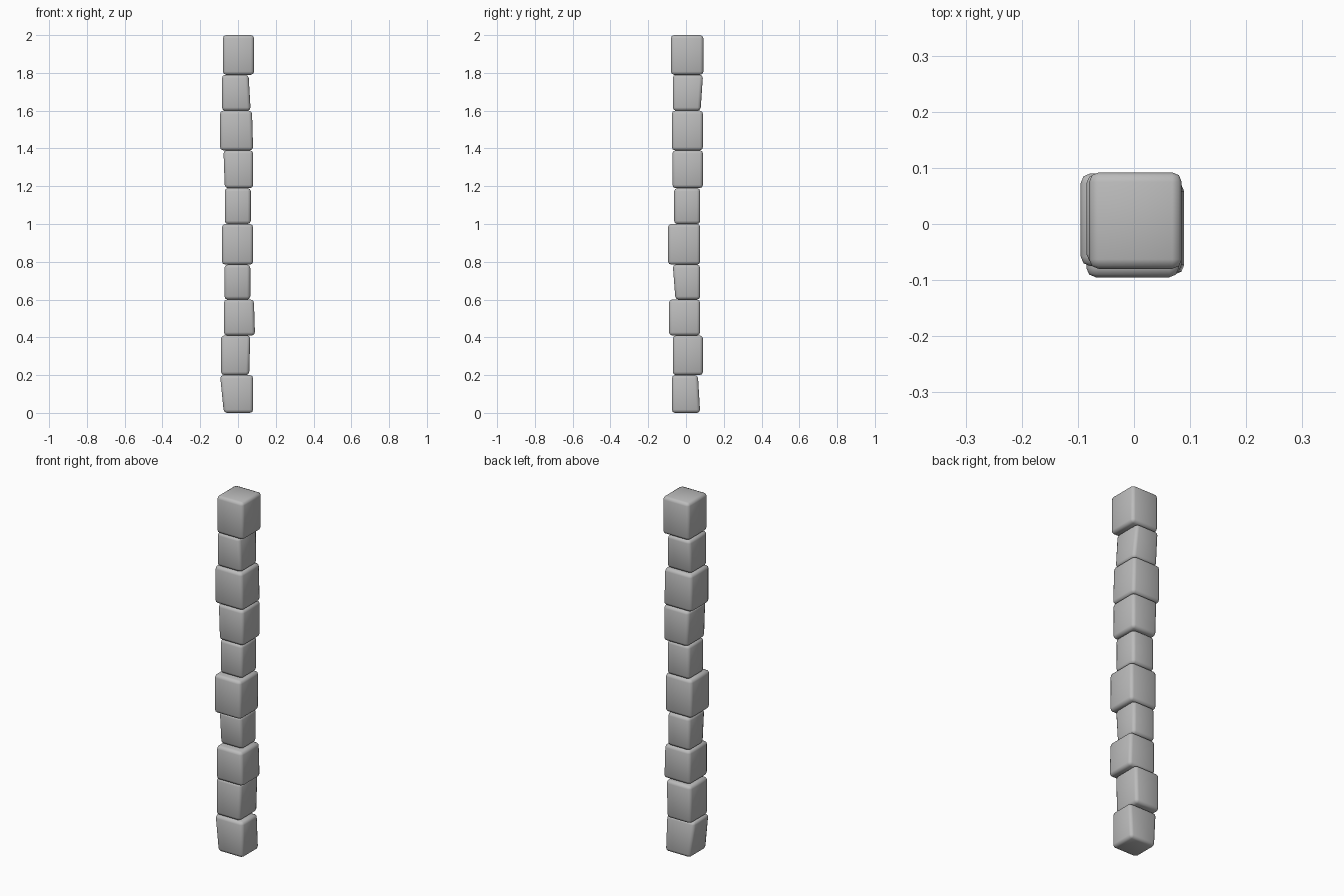
import bpy
import bmesh

cube = bpy.data.objects.get("Cube")
if cube:
    bpy.data.objects.remove(cube, do_unlink=True)

# One plain grey stone colour
GREY = (0.5, 0.5, 0.5, 1.0)
stone = bpy.data.materials.new("grey_stone")
stone.use_nodes = True
stone.diffuse_color = GREY
stone.node_tree.nodes["Principled BSDF"].inputs["Base Color"].default_value = GREY

# Axis, sign of each side of a block
SIDES = {"right": (0, -1), "left": (0, 1), "front": (1, -1), "back": (1, 1)}


def add_block(name, x_span, y_span, z_span, pinches):
    """A softly bevelled block; each pinch draws one side in at its top or bottom."""
    bm = bmesh.new()
    bmesh.ops.create_cube(bm, size=1.0)
    for vert in bm.verts:
        signs = vert.co.copy()
        for axis, (low, high) in enumerate((x_span, y_span, z_span)):
            vert.co[axis] = high if signs[axis] > 0 else low
        for side, end, amount in pinches:
            axis, sign = SIDES[side]
            at_end = signs.z > 0 if end == "top" else signs.z < 0
            if at_end and signs[axis] * sign > 0:
                vert.co[axis] -= sign * amount
    mesh = bpy.data.meshes.new(name)
    bm.to_mesh(mesh)
    bm.free()
    mesh.materials.append(stone)
    block = bpy.data.objects.new(name, mesh)
    bpy.context.collection.objects.link(block)
    bevel = block.modifiers.new("soft_edges", "BEVEL")
    bevel.width = 0.017
    bevel.segments = 2
    bevel.limit_method = "NONE"
    mesh.shade_smooth()
    return block


# Stack from the ground up: top height, x span, y span, pinched sides
STACK = [
    (0.20, (-.095, .08), (-.075, .075), [("right", "bottom", .02), ("back", "top", .012)]),
    (0.41, (-.09, .065), (-.07, .09), [("left", "bottom", .006)]),
    (0.60, (-.075, .09), (-.09, .075), [("left", "top", .006)]),
    (0.785, (-.072, .065), (-.07, .075), [("front", "bottom", .014)]),
    (1.00, (-.085, .08), (-.095, .075), []),
    (1.19, (-.07, .068), (-.063, .075), []),
    (1.39, (-.077, .08), (-.072, .09), [("right", "bottom", .007)]),
    (1.60, (-.095, .08), (-.075, .09), [("left", "top", .006)]),
    (1.79, (-.085, .067), (-.07, .09), [("left", "top", .011), ("back", "bottom", .013)]),
    (2.00, (-.08, .085), (-.08, .092), []),
]

floor = 0.0
for number, (top, x_span, y_span, pinches) in enumerate(STACK, start=1):
    add_block(f"stone_block_{number}", x_span, y_span, (floor, top), pinches)
    floor = top
